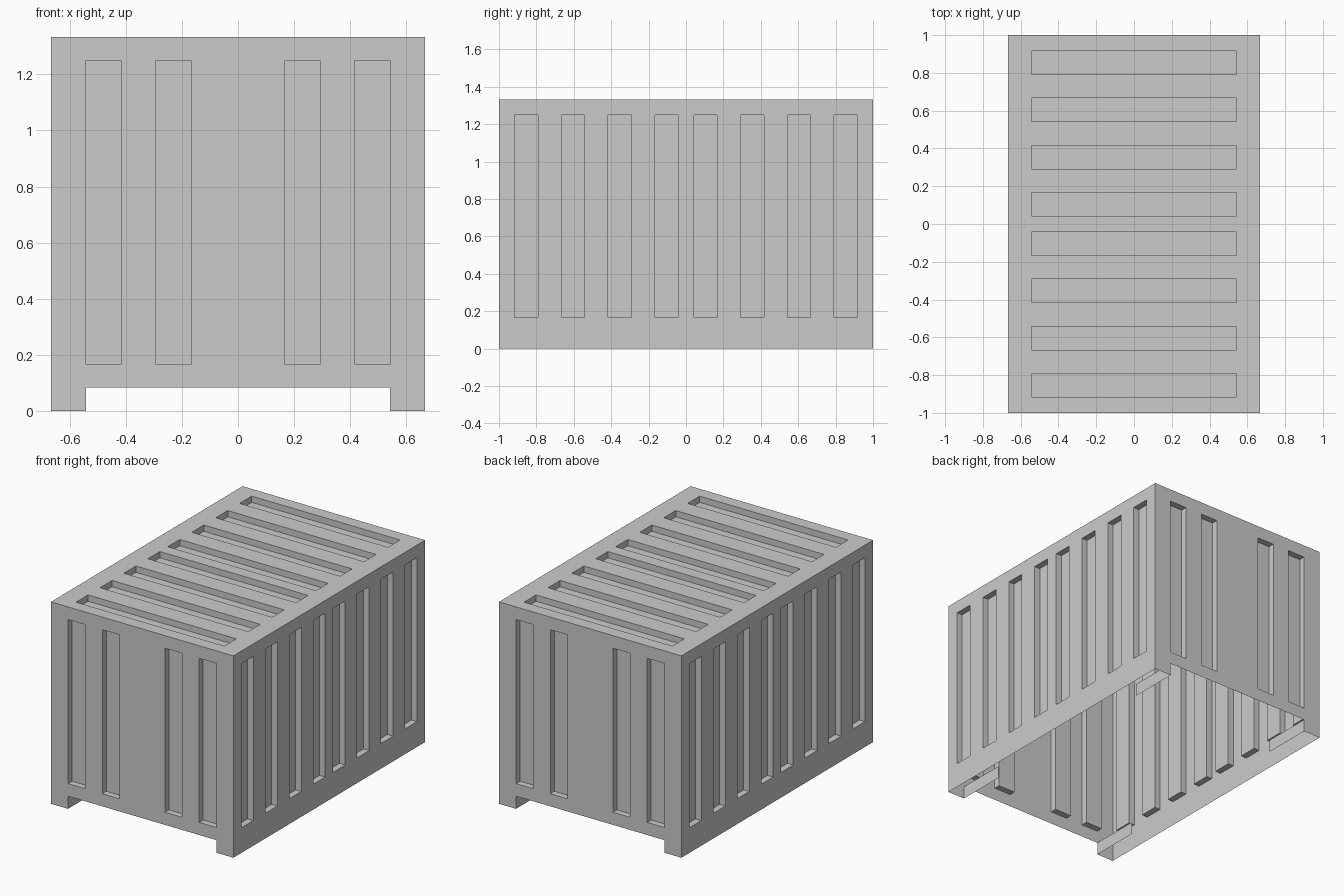
import bpy
import bmesh
from mathutils import Vector

if "Cube" in bpy.data.objects:
    bpy.data.objects.remove(bpy.data.objects["Cube"])

U = 1 / 24                      # modelling unit
W, L, H = 16, 24, 32            # half width, half length, height in units
DEPTH = 1                       # depth of the pressed grooves

grey = bpy.data.materials.new("light_grey")
grey.diffuse_color = (0.6, 0.6, 0.6, 1)
grey.use_nodes = True
grey.node_tree.nodes["Principled BSDF"].inputs["Base Color"].default_value = grey.diffuse_color

X, Y, Z = Vector((1, 0, 0)), Vector((0, 1, 0)), Vector((0, 0, 1))


def finish(name, bm):
    bmesh.ops.remove_doubles(bm, verts=bm.verts, dist=1e-5)
    mesh = bpy.data.meshes.new(name)
    bm.to_mesh(mesh)
    bm.free()
    mesh.materials.append(grey)
    bpy.context.collection.objects.link(bpy.data.objects.new(name, mesh))


def panel(name, origin, u, v, half, v_range, slots, slot_v, notch=None):
    """Thin pressed sheet: grooves are pushed inward, so they bulge inside."""
    n = u.cross(v)
    bm = bmesh.new()

    def quad(pts):
        bm.faces.new([bm.verts.new((origin + u * a + v * b - n * d) * U)
                      for a, b, d in pts])

    def rect(a0, a1, b0, b1):
        return [(a0, b0), (a1, b0), (a1, b1), (a0, b1)]

    us = {-half, half} | {e for s in slots for e in s}
    vs = set(v_range) | set(slot_v)
    if notch:
        us |= {-notch[0], notch[0]}
        vs.add(notch[1])
    us, vs = sorted(us), sorted(vs)
    for a0, a1 in zip(us, us[1:]):
        for b0, b1 in zip(vs, vs[1:]):
            if notch and b1 <= notch[1] and max(abs(a0), abs(a1)) <= notch[0]:
                continue
            corners = rect(a0, a1, b0, b1)
            if (a0, a1) in slots and (b0, b1) == slot_v:
                quad([(a, b, DEPTH) for a, b in corners])
                for i in range(4):
                    p, q = corners[i], corners[(i + 1) % 4]
                    quad([(*p, 0), (*q, 0), (*q, DEPTH), (*p, DEPTH)])
            else:
                quad([(a, b, 0) for a, b in corners])
    finish(name, bm)


def mirrored(spans):
    return spans + [(-b, -a) for a, b in spans]


end_slots = mirrored([(4, 7), (10, 13)])
side_slots = mirrored([(1, 4), (7, 10), (13, 16), (19, 22)])

# End walls with a wide notch between the feet
for name, s in (("front_wall", 1), ("back_wall", -1)):
    panel(name, -Y * L * s, X * s, Z, W, (0, H), end_slots, (4, 30), (13, 2))

# Long side walls
for name, s in (("right_wall", 1), ("left_wall", -1)):
    panel(name, X * W * s, Y * s, Z, L, (0, H), side_slots, (4, 30))

# Roof, with grooves running across (panel u axis along the length)
panel("roof", Z * H, Y, -X, L, (-W, W), side_slots, (-13, 13))

# Short inner foot plates at the four corners
for sx, xn in ((1, "right"), (-1, "left")):
    for sy, yn in ((1, "back"), (-1, "front")):
        bm = bmesh.new()
        pts = [(sx * 13, sy * y, z) for y, z in ((24, 0), (24, 2), (16, 2), (16, 0))]
        if sx * sy < 0:
            pts.reverse()
        f = bm.faces.new([bm.verts.new(Vector(p) * U) for p in pts])
        f.normal_update()
        if f.normal.x * sx > 0:      # face the middle of the model
            f.normal_flip()
        finish(f"{yn}_{xn}_foot_plate", bm)
